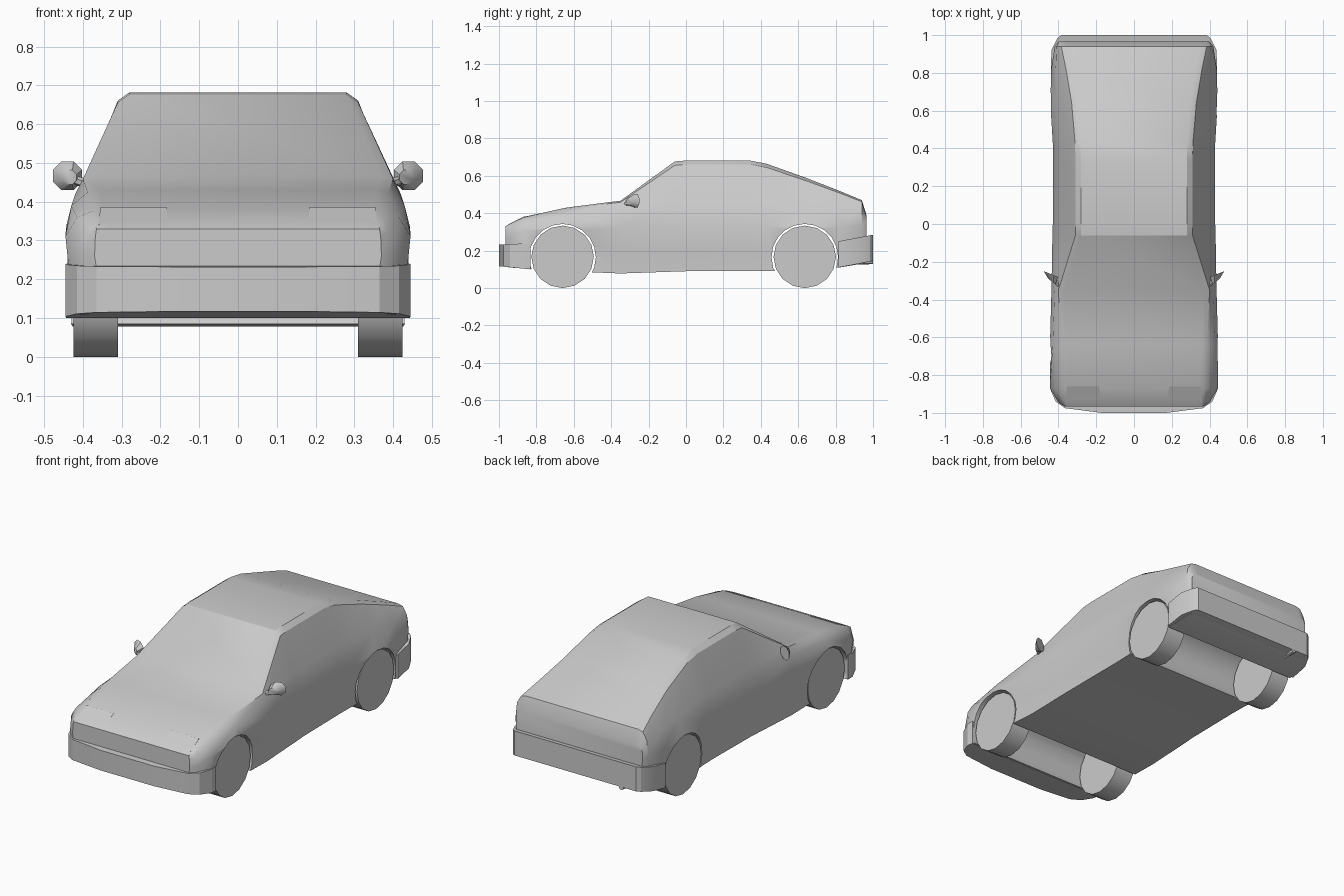
import bpy, bmesh, math
from mathutils import Vector

if "Cube" in bpy.data.objects:
    bpy.data.objects.remove(bpy.data.objects["Cube"])

grey = bpy.data.materials.new("plain grey")
grey.use_nodes = True
COLOUR = (0.6, 0.6, 0.6, 1)
grey.diffuse_color = COLOUR
grey.node_tree.nodes["Principled BSDF"].inputs["Base Color"].default_value = COLOUR


def finish(bm, name, angle=30):
    bmesh.ops.recalc_face_normals(bm, faces=bm.faces)
    mesh = bpy.data.meshes.new(name)
    bm.to_mesh(mesh)
    bm.free()
    obj = bpy.data.objects.new(name, mesh)
    bpy.context.collection.objects.link(obj)
    mesh.materials.append(grey)
    smooth(obj, angle)
    return obj


def smooth(obj, angle):
    bpy.ops.object.select_all(action="DESELECT")
    obj.select_set(True)
    bpy.context.view_layer.objects.active = obj
    bpy.ops.object.shade_smooth_by_angle(angle=math.radians(angle))


def loft(rings, name, angle=30):
    """Skin a list of closed rings and cap both ends."""
    bm = bmesh.new()
    loops = [[bm.verts.new(p) for p in ring] for ring in rings]
    n = len(loops[0])
    for a, b in zip(loops, loops[1:]):
        for i in range(n):
            j = (i + 1) % n
            bm.faces.new((a[i], a[j], b[j], b[i]))
    bm.faces.new(loops[0])
    bm.faces.new(loops[-1])
    return finish(bm, name, angle)


def cylinder(name, radius, start, end, sides):
    start, end = Vector(start), Vector(end)
    axis = end - start
    bm = bmesh.new()
    bmesh.ops.create_cone(bm, cap_ends=True, segments=sides, radius1=radius,
                          radius2=radius, depth=axis.length)
    turn = axis.to_track_quat("Z", "Y").to_matrix().to_4x4()
    bmesh.ops.transform(bm, matrix=turn, verts=bm.verts)
    bmesh.ops.translate(bm, vec=(start + end) / 2, verts=bm.verts)
    return finish(bm, name, 40)


def body_ring(y, sill, width, belt_x, belt_z, roof_x, roof_z):
    drop = 0.06 * (roof_z - 0.33)
    half = [(width * 0.975, sill), (width * 0.975, 0.2),
            (width, min(0.33, belt_z - 0.05)), (belt_x, belt_z),
            (roof_x, roof_z - drop), (roof_x - 0.03, roof_z)]
    full = half + [(-x, z) for x, z in reversed(half)]
    return [(x, y, z) for x, z in full]


# Body shell: y, sill height, half width, belt x and z, roof edge x and z
stations = [
    (-.965, .115, .37, .368, .31, .365, .33),
    (-.945, .11, .4, .385, .32, .368, .343),
    (-.87, .105, .445, .415, .36, .373, .38),
    (-.64, .09, .445, .43, .39, .388, .43),
    (-.35, .078, .437, .42, .42, .4, .467),
    (-.06, .088, .432, .39, .46, .31, .677),
    (0, .09, .43, .39, .46, .31, .682),
    (.34, .092, .428, .39, .46, .31, .682),
    (.43, .092, .43, .392, .46, .312, .665),
    (.64, .09, .443, .405, .44, .33, .59),
    (.82, .11, .438, .415, .43, .36, .52),
    (.94, .13, .42, .41, .42, .385, .47),
    (.965, .14, .4, .4, .36, .385, .39),
]
body = loft([body_ring(*s) for s in stations], "body")

# Wheel tunnels and wheels
AXLES = {"front": -0.66, "rear": 0.635}
for place, y in AXLES.items():
    cutter = cylinder("tunnel_cutter", 0.178, (-0.6, y, 0.165), (0.6, y, 0.165), 20)
    cutter.hide_render = True
    cut = body.modifiers.new("arch", "BOOLEAN")
    cut.operation, cut.object, cut.solver = "DIFFERENCE", cutter, "EXACT"
    bpy.context.view_layer.objects.active = body
    bpy.ops.object.modifier_apply(modifier=cut.name)
    bpy.data.objects.remove(cutter)
    for side, name in ((1, "left"), (-1, "right")):
        cylinder(f"{place}_{name}_wheel", 0.167, (0.31 * side, y, 0.167),
                 (0.425 * side, y, 0.167), 16)
smooth(body, 30)


def bumper(name, outline, bottom, top):
    """Solid plan outline with sloping bottom and top heights."""
    plan = outline + [(-x, y) for x, y in reversed(outline)]
    start, end = outline[0][1], outline[-1][1]

    def level(heights):
        low, high = heights
        return [(x, y, low + (high - low) * (y - start) / (end - start)) for x, y in plan]
    return loft([level(bottom), level(top)], name, 25)


bumper("front_bumper", [(.443, -.832), (.445, -.87), (.415, -.94), (.365, -.975), (.17, -1)],
       (.1, .117), (.24, .232))
bumper("rear_bumper", [(.44, .815), (.437, .92), (.405, .985), (.385, 1)],
       (.11, .145), (.25, .285))

# Exhaust pipe
cylinder("exhaust_pipe", 0.014, (-0.29, 0.88, 0.138), (-0.29, 1, 0.142), 8)

for side, name in ((1, "left"), (-1, "right")):
    # Headlight covers, lying on the bonnet slope
    base = [(.18, -.945, .316), (.36, -.945, .316), (.355, -.86, .373), (.185, -.86, .373)]
    lid = [(.18, -.948, .341), (.36, -.948, .341), (.355, -.86, .386), (.185, -.86, .386)]
    loft([[(x * side, y, z) for x, y, z in ring] for ring in (base, lid)],
         f"{name}_headlight_cover")

    # Wing mirror: faceted housing on a short stalk
    glass, shell = [], []
    for i in range(8):
        a = math.tau * (i + 0.5) / 8
        dx, dz = 0.041 * math.cos(a), 0.04 * math.sin(a)
        glass.append((side * (0.44 + dx), -0.265 + dx * 0.4, 0.467 + dz))
        shell.append((side * (0.435 + dx * 0.5), -0.305 + dx * 0.4, 0.463 + dz * 0.5))
    loft([shell, glass], f"{name}_mirror", 45)
    cylinder(f"{name}_mirror_stalk", 0.012, (0.385 * side, -0.335, 0.445),
             (0.435 * side, -0.285, 0.46), 6)
